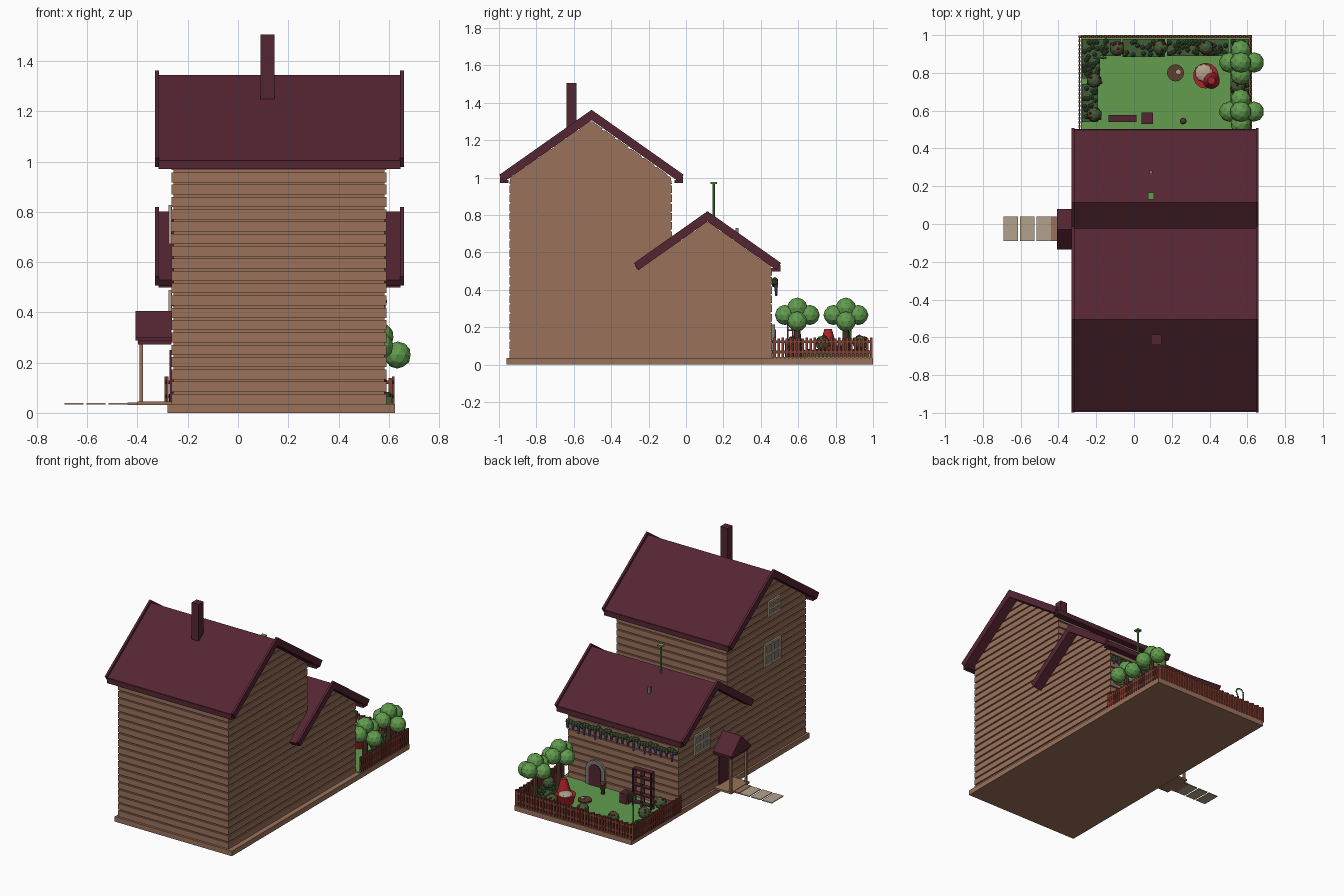
import bpy, bmesh, math, random
from mathutils import Matrix, Vector

cube = bpy.data.objects.get("Cube")
if cube:
    bpy.data.objects.remove(cube, do_unlink=True)
random.seed(4)


def material(name, r, g, b):
    lin = [((c / 255 + 0.055) / 1.055) ** 2.4 for c in (r, g, b)] + [1]
    m = bpy.data.materials.new(name)
    m.use_nodes = True
    m.diffuse_color = lin
    m.node_tree.nodes["Principled BSDF"].inputs["Base Color"].default_value = lin
    return m


WALL = material("wall brown", 154, 113, 91)
ROOF = material("roof maroon", 84, 37, 50)
GREEN = material("leaf green", 98, 156, 78)
SHRUB = material("shrub green", 66, 92, 56)
FENCE = material("fence red brown", 134, 62, 50)
STONE = material("pale stone", 180, 162, 140)
PURPLE = material("flower purple", 110, 80, 150)
RED = material("flower red", 170, 35, 40)
WOOD = material("dark wood", 92, 62, 46)
GREY = material("grey", 125, 122, 112)


class Part:
    """Collects simple shapes into one named mesh object."""
    def __init__(self, name, mat):
        self.name, self.mat, self.bm = name, mat, bmesh.new()

    def box(self, x0, x1, y0, y1, z0, z1):
        return self.prism([(y0, z0), (y1, z0), (y1, z1), (y0, z1)], x0, x1)

    def prism(self, pts, a, b, axis="x"):
        # profile is (y, z) along x, or (x, z) along y
        def place(t, p):
            return (t, p[0], p[1]) if axis == "x" else (p[0], t, p[1])
        ends = [[self.bm.verts.new(place(t, p)) for p in pts] for t in (a, b)]
        self.bm.faces.new(ends[0])
        self.bm.faces.new(ends[1])
        for i in range(len(pts)):
            j = (i + 1) % len(pts)
            self.bm.faces.new((ends[0][i], ends[0][j], ends[1][j], ends[1][i]))
        return self

    def ball(self, x, y, z, r, squash=1, sub=2):
        m = Matrix.Translation((x, y, z)) @ Matrix.Diagonal((1, 1, squash, 1))
        bmesh.ops.create_icosphere(self.bm, subdivisions=sub, radius=r, matrix=m)
        return self

    def tube(self, x, y, z0, z1, r0, r1=None, n=10):
        bmesh.ops.create_cone(self.bm, cap_ends=True, segments=n, radius1=r0,
                              radius2=r0 if r1 is None else r1, depth=z1 - z0,
                              matrix=Matrix.Translation((x, y, (z0 + z1) / 2)))
        return self

    def done(self):
        bmesh.ops.recalc_face_normals(self.bm, faces=self.bm.faces)
        me = bpy.data.meshes.new(self.name)
        self.bm.to_mesh(me)
        self.bm.free()
        me.materials.append(self.mat)
        ob = bpy.data.objects.new(self.name, me)
        bpy.context.scene.collection.objects.link(ob)
        return ob


SLOPE = 0.705
X0, X1 = -0.265, 0.59
FLOOR = 0.035


def clad_house(name, yc, half, eave):
    """Gabled block covered with horizontal boards separated by grooves."""
    apex = eave + half * SLOPE
    p, g = Part(name, WALL), 0.008
    h = half - g
    p.prism([(yc - h, FLOOR), (yc + h, FLOOR), (yc + h, eave), (yc, apex - g), (yc - h, eave)], X0 + g, X1 - g)
    z, step, gap = FLOOR, 0.049, 0.009
    while z < apex - 0.02:
        top = min(z + step - gap, apex - 0.005)
        a, b = (min(half, (apex - t) / SLOPE) for t in (z, top))
        p.prism([(yc - a, z), (yc + a, z), (yc + b, top), (yc - b, top)], X0, X1)
        z += step
    p.done()


def chevron(part, yc, ridge, half, thick, x0, x1, slope=SLOPE):
    ang = math.atan(slope)
    dy, dz = thick * math.sin(ang), thick * math.cos(ang)
    end = ridge - half * slope
    part.prism([(yc - half, end), (yc, ridge), (yc + half, end), (yc + half - dy, end - dz),
                (yc, ridge - thick / math.cos(ang)), (yc - half + dy, end - dz)], x0, x1)


def gable_roof(name, yc, ridge, half, eave_sides):
    p = Part(name, ROOF)
    chevron(p, yc, ridge - 0.018, half - 0.005, 0.03, -0.316, 0.646)
    for x0 in (-0.33, 0.645):
        chevron(p, yc, ridge, half, 0.045, x0, x0 + 0.015)
    low = ridge - half * SLOPE
    for s in eave_sides:
        ys = sorted((yc + s * (half - 0.008), yc + s * (half - 0.05)))
        p.box(-0.316, 0.646, *ys, low - 0.045, low - 0.028)
        ys = sorted((yc + s * (half - 0.004), yc + s * (half - 0.016)))
        p.box(-0.316, 0.646, *ys, low - 0.045, low - 0.01)
    p.done()


# House blocks, roofs and base
Part("base_slab", WALL).box(-0.28, 0.625, -0.96, 1.0, 0, FLOOR).done()
clad_house("main_house_walls", -0.51, 0.435, 1.0)
clad_house("rear_wing_walls", 0.115, 0.345, 0.525)
gable_roof("main_roof", -0.505, 1.362, 0.493, (-1, 1))
gable_roof("rear_wing_roof", 0.115, 0.82, 0.393, (1,))
Part("chimney", ROOF).box(0.09, 0.145, -0.64, -0.585, 1.24, 1.505).done()
Part("vent_pipe", GREEN).tube(0.09, 0.148, 0.76, 0.965, 0.007).box(0.073, 0.107, 0.13, 0.166, 0.965, 0.976).done()
Part("small_vent", GREY).box(0.082, 0.098, 0.265, 0.282, 0.68, 0.73).done()

# Four-pane windows on the porch side
frames, panes = Part("window_frames", STONE), Part("window_panes", GREY)
for y, z, w, h in ((-0.59, 1.06, 0.055, 0.045), (-0.57, 0.75, 0.08, 0.07), (0.21, 0.42, 0.075, 0.06)):
    panes.box(X0 - 0.004, X0 + 0.002, y - w, y + w, z - h, z + h)
    for k in (-1, 0, 1):
        frames.box(X0 - 0.012, X0, y + k * w - 0.008, y + k * w + 0.008, z - h - 0.008, z + h + 0.008)
        frames.box(X0 - 0.011, X0, y - w, y + w, z + k * h - 0.008, z + k * h + 0.008)
frames.done()
panes.done()

# Porch, door and path
PY = -0.028
porch = Part("porch_roof", ROOF)
porch.prism([(PY - 0.108, 0.288), (PY + 0.108, 0.288), (PY + 0.108, 0.3), (PY, 0.405), (PY - 0.108, 0.3)], -0.408, X0)
porch.box(-0.398, X0, PY - 0.098, PY + 0.098, 0.272, 0.288).done()
posts = Part("porch_posts", WALL)
for y in (PY - 0.085, PY + 0.085):
    posts.box(-0.392, -0.378, y - 0.007, y + 0.007, 0.04, 0.275)
posts.done()
Part("porch_floor", WALL).box(-0.4, X0, PY - 0.1, PY + 0.1, 0.032, 0.045).box(-0.44, -0.4, -0.09, 0.04, 0.032, 0.042).done()
Part("front_door", ROOF).box(X0 - 0.008, X0, PY - 0.05, PY + 0.05, 0.045, 0.25).done()
path = Part("stepping_stones", STONE)
for x in (-0.69, -0.603, -0.515):
    path.box(x, x + 0.075, -0.09, 0.04, 0.033, 0.039)
path.done()

# Lawn and picket fence
Part("lawn", GREEN).box(-0.278, 0.615, 0.46, 0.99, FLOOR, 0.04).done()
pickets, slats = Part("fence_pickets", FENCE), Part("fence_back_slats", WOOD)
for x in (-0.288, 0.617):
    for i in range(25):
        y = 0.468 + i * 0.0215
        pickets.box(x - 0.005, x + 0.005, y, y + 0.013, FLOOR, 0.145 - 0.006 * (i % 2))
    for z in (0.06, 0.115):
        slats.box(x - 0.003, x + 0.003, 0.46, 0.99, z, z + 0.014)
for i in range(42):
    x = -0.29 + i * 0.0217
    pickets.box(x, x + 0.013, 0.985, 0.997, FLOOR, 0.145 - 0.006 * (i % 2))
for z in (0.06, 0.115):
    slats.box(-0.288, 0.617, 0.988, 0.994, z, z + 0.014)
pickets.done()
slats.done()

# Planted beds, rose bushes and their flowers
beds, bushes, roses = Part("flower_beds", SHRUB), Part("rose_bushes", SHRUB), Part("roses", RED)
for x0, x1, y0, y1 in ((-0.275, -0.19, 0.54, 0.74), (-0.275, -0.18, 0.77, 0.98), (-0.18, -0.07, 0.89, 0.98),
                       (-0.06, 0.165, 0.885, 0.98), (0.175, 0.5, 0.89, 0.98), (0.51, 0.61, 0.64, 0.98)):
    beds.box(x0, x1, y0, y1, 0.04, 0.065)
    for i in range(int((x1 - x0) * (y1 - y0) * 1500)):
        beds.ball(random.uniform(x0 + .01, x1 - .01), random.uniform(y0 + .01, y1 - .01), 0.067, 0.014, 1.2, 1)
for x, y in ((-0.09, 0.93), (0.14, 0.935), (0.38, 0.935), (-0.21, 0.76), (-0.21, 0.58), (0.55, 0.73)):
    bushes.tube(x, y, 0.04, 0.12, 0.012)
    bushes.ball(x, y, 0.115, 0.04)
    for i in range(9):
        d = Vector((random.uniform(-1, 1), random.uniform(-1, 1), random.uniform(-.1, 1))).normalized() * 0.039
        roses.ball(x + d.x, y + d.y, 0.115 + d.z, 0.008, 1, 1)
for p in (beds, bushes, roses):
    p.done()

# Trees with clustered crowns
crowns, trunks = Part("tree_crowns", GREEN), Part("tree_trunks", WOOD)
for y in (0.595, 0.855):
    trunks.tube(0.565, y, FLOOR, 0.27, 0.024, 0.014)
    crowns.ball(0.565, y, 0.302, 0.056)
    for dx, dy, z in ((0.07, 0, 0.23), (-0.06, 0.0, 0.25), (0, 0.066, 0.265), (0, -0.066, 0.265)):
        crowns.ball(0.565 + dx, y + dy, z, 0.054)
crowns.done()
trunks.done()

# Flowering vine under the rear eave
vine, blooms = Part("vine_leaves", SHRUB), Part("vine_blooms", PURPLE)
for i in range(40):
    x = X0 + 0.015 + i * 0.0212
    vine.ball(x, 0.475, 0.44 + random.uniform(-.012, .012), 0.019, 1, 1)
    if i % 2:
        drop = random.uniform(0.015, 0.045)
        for k in range(3):
            blooms.ball(x, 0.482, 0.42 - drop * k / 2, 0.012 - 0.002 * k, 1.3, 1)
vine.done()
blooms.done()

# Arched garden door
def arch(r, x=0.37, spring=0.14):
    curve = [(x + r * math.cos(i * math.pi / 12), spring + r * math.sin(i * math.pi / 12)) for i in range(13)]
    return [(x + r, 0.04)] + curve + [(x - r, 0.04)]


Part("arch_surround", GREY).prism(arch(0.075), 0.455, 0.475, "y").done()
Part("arch_door", ROOF).prism(arch(0.048), 0.46, 0.48, "y").done()

# Shelf rack, crate and small planter against the rear wall
rack = Part("shelf_rack", ROOF)
for x in (-0.135, -0.062, 0.004):
    for y in (0.54, 0.568):
        rack.box(x, x + 0.008, y, y + 0.008, 0.04, 0.3)
for z in (0.06, 0.12, 0.18, 0.24, 0.292):
    rack.box(-0.135, 0.012, 0.54, 0.576, z, z + 0.008)
rack.done()
Part("crate", ROOF).box(0.04, 0.1, 0.53, 0.59, 0.04, 0.11).done()
Part("planter", WOOD).tube(0.26, 0.545, 0.04, 0.09, 0.012, 0.016).ball(0.26, 0.545, 0.11, 0.018).done()

# Round garden seat, its cushion and side table
seat = Part("round_seat", RED)
seat.tube(0.38, 0.785, 0.04, 0.1, 0.05, 0.068, 14).tube(0.41, 0.76, 0.1, 0.19, 0.045, 0.02, 14).done()
Part("seat_cushion", STONE).ball(0.37, 0.8, 0.105, 0.048, 0.4).done()
Part("side_table", WOOD).tube(0.22, 0.8, 0.04, 0.1, 0.012).tube(0.22, 0.8, 0.1, 0.112, 0.045, n=16).done()
Part("table_dishes", STONE).tube(0.235, 0.805, 0.112, 0.122, 0.015).done()

# Lantern hook in the garden corner
hook = Part("lantern_hook", GREEN).tube(-0.21, 0.88, 0.04, 0.27, 0.005, n=6)
for i in range(11):
    a = math.pi * (1 - i / 8)
    hook.ball(-0.18 + 0.03 * math.cos(a), 0.88, 0.27 + 0.03 * math.sin(a), 0.0065, 1, 1)
hook.done()
Part("lantern", RED).tube(-0.163, 0.88, 0.21, 0.24, 0.009, 0.006, 6).done()
